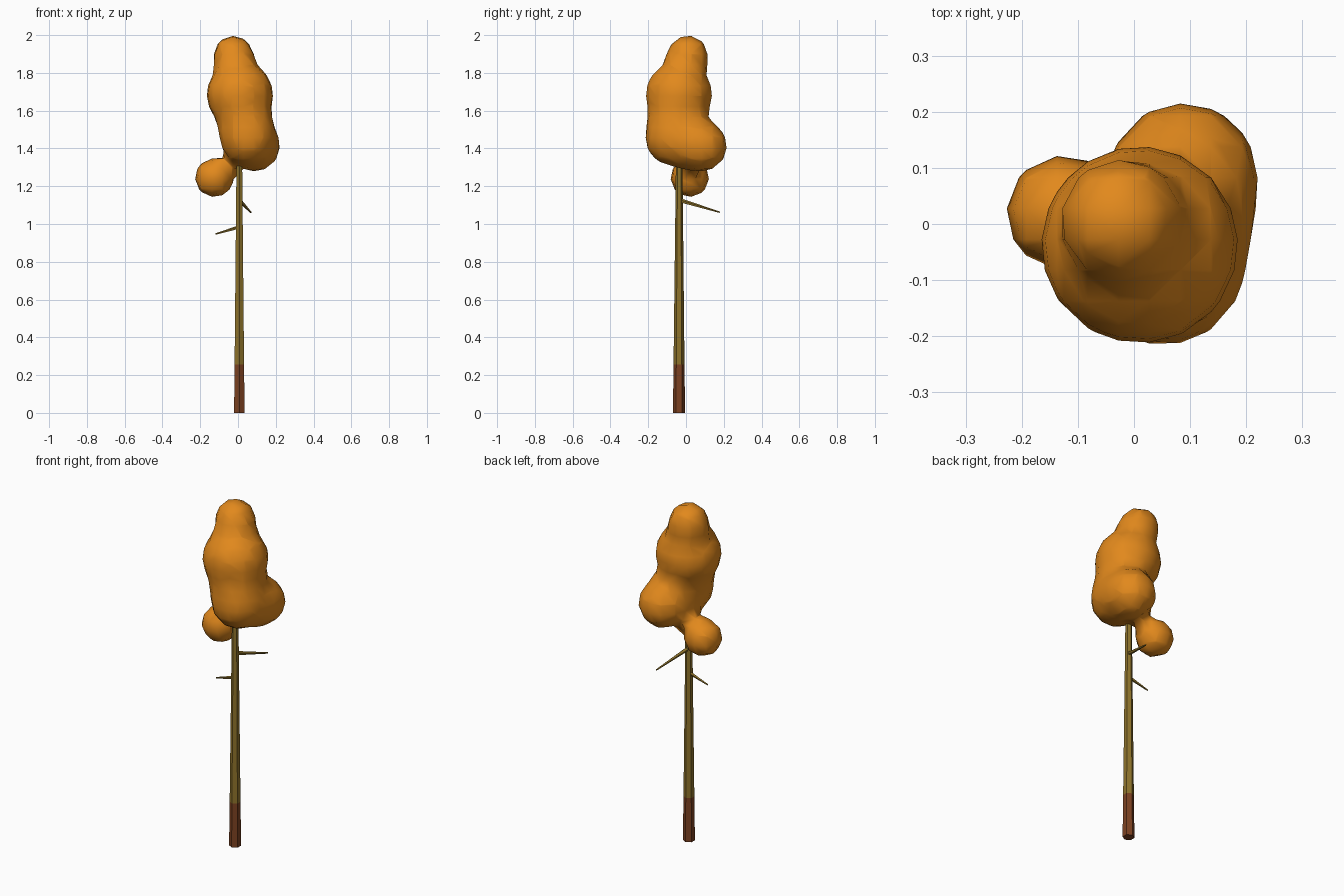
import bpy, bmesh
from mathutils import Vector

if "Cube" in bpy.data.objects:
    bpy.data.objects.remove(bpy.data.objects["Cube"])


def material(name, rgb):
    m = bpy.data.materials.new(name)
    m.diffuse_color = (*rgb, 1)
    m.use_nodes = True
    m.node_tree.nodes["Principled BSDF"].inputs["Base Color"].default_value = m.diffuse_color
    return m


leaf = material("autumn_leaf", (0.76, 0.25, 0.012))
bark = material("bark", (0.27, 0.17, 0.024))
base = material("base_bark", (0.2, 0.053, 0.015))


def tapered(name, rings, sides, mats):
    """Tapered tube through (point, radius) rings, one material per segment."""
    bm = bmesh.new()
    axis = (Vector(rings[-1][0]) - Vector(rings[0][0])).normalized()
    turn = axis.to_track_quat('Z', 'Y').to_matrix().to_4x4()
    loops = []
    for p, r in rings:
        c = bmesh.ops.create_circle(bm, segments=sides, radius=r)["verts"]
        for v in c:
            v.co = turn @ v.co + Vector(p)
        loops.append(c)
    for i, (a, b) in enumerate(zip(loops, loops[1:])):
        for k in range(sides):
            n = (k + 1) % sides
            bm.faces.new((a[k], a[n], b[n], b[k])).material_index = i
    bm.faces.new(loops[0])
    bm.faces.new(loops[-1]).material_index = len(rings) - 2
    bmesh.ops.recalc_face_normals(bm, faces=bm.faces)
    mesh = bpy.data.meshes.new(name)
    bm.to_mesh(mesh)
    bm.free()
    for m in mats:
        mesh.materials.append(m)
    ob = bpy.data.objects.new(name, mesh)
    bpy.context.collection.objects.link(ob)
    return ob


# Trunk with dark base, and two dead twigs
tapered("trunk", [((0.007, -0.037, 0), 0.032), ((0.007, -0.037, 0.257), 0.029),
                  ((0.007, -0.036, 1.45), 0.016)], 6, [base, bark])
tapered("left_twig", [((0.005, -0.036, 0.983), 0.010), ((-0.12, -0.03, 0.946), 0.004)], 5, [bark])
tapered("back_twig", [((0.007, -0.035, 1.126), 0.012), ((0.068, 0.178, 1.062), 0.004)], 5, [bark])

# Foliage: blended balls (centre, visible radius)
balls = [((-0.025, 0.01, 1.895), 0.102), ((0.01, -0.037, 1.685), 0.175),
         ((0.052, -0.07, 1.455), 0.145), ((0.088, 0.083, 1.412), 0.132),
         ((-0.125, 0.02, 1.245), 0.102)]
stiffness = 2.0
reach = (1 - (0.6 / stiffness) ** (1 / 3)) ** 0.5
meta = bpy.data.metaballs.new("foliage_blend")
meta.resolution = meta.render_resolution = 0.055
meta.threshold = 0.6
for c, r in balls:
    e = meta.elements.new()
    e.co, e.radius, e.stiffness = c, r / reach, stiffness
blend = bpy.data.objects.new("foliage_blend", meta)
bpy.context.collection.objects.link(blend)
bpy.context.view_layer.update()
dg = bpy.context.evaluated_depsgraph_get()
mesh = bpy.data.meshes.new_from_object(blend.evaluated_get(dg))
bpy.data.objects.remove(blend)
foliage = bpy.data.objects.new("foliage", mesh)
bpy.context.collection.objects.link(foliage)
mesh.materials.clear()
mesh.materials.append(leaf)
mesh.shade_smooth()
